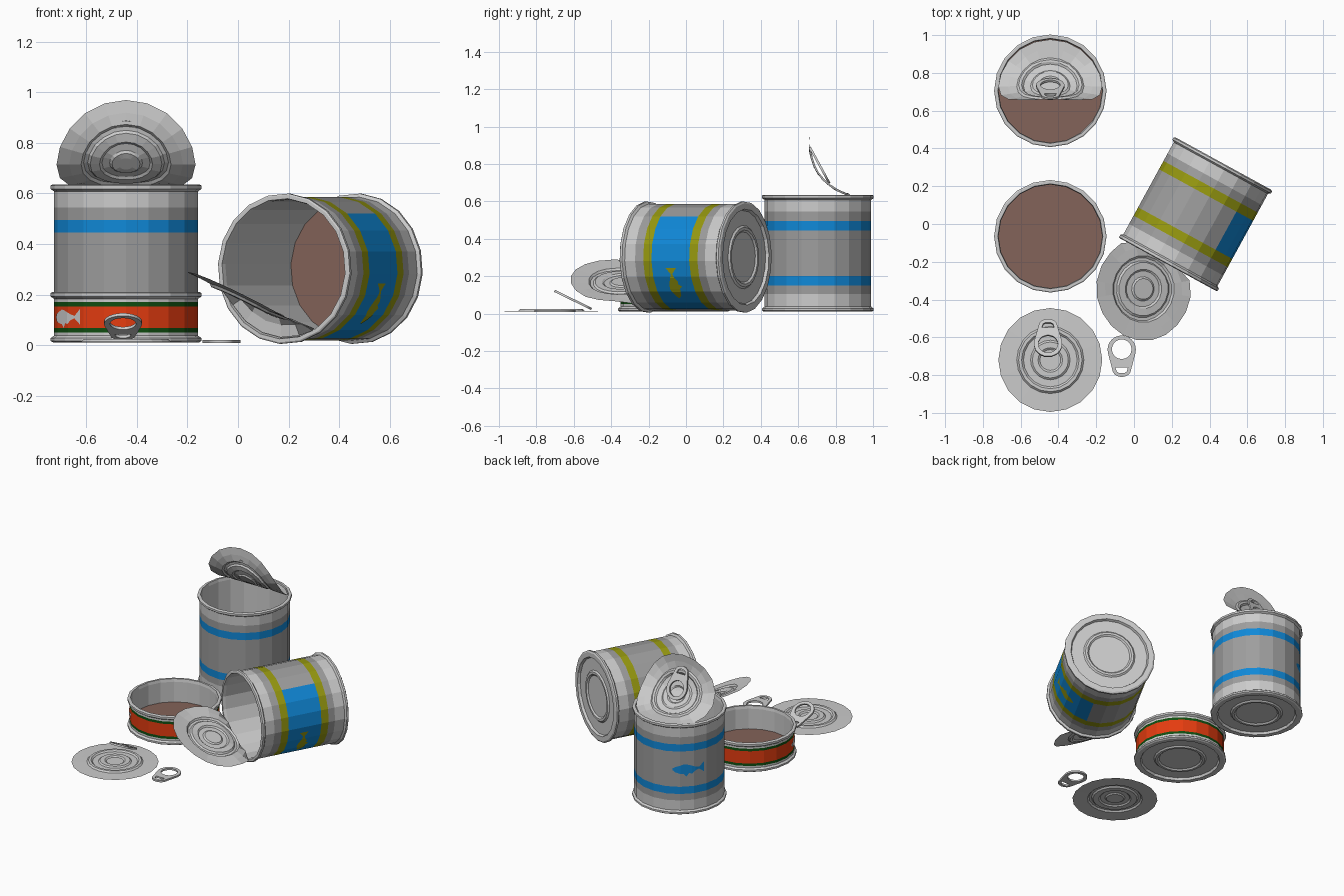
import bpy, bmesh
from math import sin, cos, radians, pi, hypot
from mathutils import Matrix, Vector

if "Cube" in bpy.data.objects:
    bpy.data.objects.remove(bpy.data.objects["Cube"])

N = 20            # sides of every can and lid
R = 0.285         # can wall radius


def material(name, rgb):
    m = bpy.data.materials.new(name)
    m.diffuse_color = (*rgb, 1)
    m.use_nodes = True
    m.node_tree.nodes["Principled BSDF"].inputs["Base Color"].default_value = m.diffuse_color
    return m


MATS = {
    'metal': material('metal', (0.62, 0.62, 0.65)),
    'label': material('label_grey', (0.34, 0.34, 0.34)),
    'blue': material('blue', (0.005, 0.25, 0.69)),
    'yellow': material('yellow', (0.31, 0.32, 0.005)),
    'orange': material('orange', (0.78, 0.045, 0.005)),
    'green': material('green', (0.005, 0.075, 0.005)),
    'brown': material('contents_brown', (0.23, 0.125, 0.10)),
    'white': material('pale', (0.75, 0.75, 0.75)),
}


def finish(bm, name, matrix, mats):
    bmesh.ops.recalc_face_normals(bm, faces=bm.faces)
    me = bpy.data.meshes.new(name)
    bm.to_mesh(me)
    bm.free()
    for m in mats:
        me.materials.append(MATS[m])
    ob = bpy.data.objects.new(name, me)
    ob.matrix_world = matrix
    bpy.context.collection.objects.link(ob)
    return ob


def lathe(bm, rows, index):
    """Revolve (radius, z, material) rows; radius 0 makes a fan."""
    rings = []
    for r, z, _ in rows:
        n = 1 if r == 0 else N
        rings.append([bm.verts.new((r * cos(2 * pi * k / N), r * sin(2 * pi * k / N), z))
                      for k in range(n)])
    for a, b, row in zip(rings, rings[1:], rows):
        for k in range(N):
            j = (k + 1) % N
            vs = [a[k % len(a)], a[j % len(a)], b[j % len(b)], b[k % len(b)]]
            f = bm.faces.new(list(dict.fromkeys(vs)))
            f.material_index = index(row[2], k)


def can(name, H, bands, matrix, patch=None, fill=0.05):
    """bands: (z, material above it); patch: label segments painted blue."""
    names = list(MATS)
    rows = [(0, .016, 'metal'), (.135, .016, 'metal'), (.145, .007, 'metal'),
            (.16, .007, 'metal'), (.17, .016, 'metal'), (.25, .016, 'metal'),
            (.257, 0, 'metal'), (.288, 0, 'metal'), (.298, .006, 'metal'),
            (.298, .018, 'metal'), (R, .027, 'metal')]
    rows += [(R, z, m) for z, m in bands]
    rows += [(R, H - .027, 'metal'), (.298, H - .018, 'metal'), (.298, H - .004, 'metal'),
             (.292, H, 'metal'), (.278, H, 'metal'), (.274, H - .02, 'metal'),
             (.274, fill, 'brown'), (0, fill, 'brown')]
    bm = bmesh.new()
    lathe(bm, rows, lambda m, k: names.index(
        'blue' if patch and m == 'mid' and k in patch else 'label' if m == 'mid' else m))
    return finish(bm, name, matrix, names)


def lid(name, matrix, path=None):
    """Ridged disc; path gives (y, z) points that the disc is bent along."""
    rows = [(.275, 0), (.225, .001), (.178, .002), (.168, .012), (.152, .012), (.142, .003),
            (.105, .003), (.095, .011), (.065, .011), (.055, .004), (.03, .004), (0, .004)]
    bm = bmesh.new()
    lathe(bm, [(r, z, 0) for r, z in rows], lambda m, k: 0)
    bmesh.ops.solidify(bm, geom=bm.faces[:], thickness=.004)
    if path:
        for v in bm.verts:
            s = .275 - v.co.y
            for i, ((y0, z0), (y1, z1)) in enumerate(zip(path, path[1:])):
                d = hypot(y1 - y0, z1 - z0)
                if s <= d or i == len(path) - 2:
                    break
                s -= d
            ty, tz = (y1 - y0) / d, (z1 - z0) / d
            h = v.co.z
            v.co.y, v.co.z = y0 + ty * s + tz * h, z0 + tz * s - ty * h
    return finish(bm, name, matrix, ['metal'])


def fish(name, matrix, mat, angle, z, half):
    """Flat fish print wrapped on the faceted can wall."""
    shape = [(-1, -.04, .06), (-.8, -.2, .17), (-.5, -.28, .27), (-.3, -.3, .34),
             (-.15, -.48, .32), (.02, -.26, .28), (.2, -.3, .22), (.42, -.13, .13),
             (.66, -.05, .06), (.82, -.17, .2), (1, -.32, .36)]
    bm = bmesh.new()
    prev = None
    for x, lo, hi in shape:
        t = radians(angle) + x * half / R
        step = 2 * pi / N
        r = R * cos(step / 2) / cos(t % step - step / 2) + .002
        pair = [bm.verts.new((r * cos(t), r * sin(t), z + half * q)) for q in (lo, hi)]
        if prev:
            bm.faces.new((prev[0], pair[0], pair[1], prev[1]))
        prev = pair
    ob = finish(bm, name, matrix, [mat])
    c = Vector((cos(radians(angle)), sin(radians(angle)), 0))
    if ob.data.polygons[0].normal.dot(c) < 0:
        ob.data.flip_normals()


def arc(cx, cy, rx, ry, a0, a1, n):
    return [(cx + rx * cos(radians(a0 + (a1 - a0) * i / n)),
             cy + ry * sin(radians(a0 + (a1 - a0) * i / n))) for i in range(n + 1)]


def tab(name, narrow, ring_end):
    """Pull tab: finger hole at the ring end, slot at the narrow end."""
    outer = arc(0, 0, .075, .075, -15, 195, 14) + arc(0, -.105, .05, .04, 180, 360, 8)
    hole = arc(0, .002, .052, .052, 0, 342, 19)[::-1]
    slot = [(-.033, -.095), (.033, -.095), (.026, -.117), (.012, -.125),
            (-.012, -.125), (-.026, -.117)]
    cu = bpy.data.curves.new(name, 'CURVE')
    cu.dimensions = '2D'
    cu.fill_mode = 'BOTH'
    cu.extrude = .006
    for pts in (outer, hole, slot):
        sp = cu.splines.new('POLY')
        sp.points.add(len(pts) - 1)
        for p, (x, y) in zip(sp.points, pts):
            p.co = (x, y, 0, 1)
        sp.use_cyclic_u = True
    tmp = bpy.data.objects.new(name + '_curve', cu)
    bpy.context.collection.objects.link(tmp)
    dg = bpy.context.evaluated_depsgraph_get()
    me = bpy.data.meshes.new_from_object(tmp.evaluated_get(dg))
    bpy.data.objects.remove(tmp)
    me.materials.clear()
    bm = bmesh.new()
    bm.from_mesh(me)
    bmesh.ops.remove_doubles(bm, verts=bm.verts, dist=1e-5)
    a, b = Vector(narrow), Vector(ring_end)
    y = (b - a).normalized()
    x = Vector((1, 0, 0))
    o = a + y * .145
    m = Matrix((x, y, x.cross(y))).transposed().to_4x4()
    finish(bm, name, Matrix.Translation(o) @ m, ['metal'])


def striped(H, stripe):
    return [(.095, 'label'), (.14, stripe), (.19, 'mid'),
            (H - .19, stripe), (H - .14, 'label'), (H - .09, 'metal')]


# Tall upright can with curled lid
H = .625
tall = Matrix.Translation((-.443, .705, .01))
can('tall_can', H, striped(H, 'blue'), tall)
fish('tall_can_fish', tall, 'blue', 137, .31, .105)
lid('tall_can_lid', tall, [(.272, H - .008), (.15, H - .004), (.095, H + .022), (.045, H + .055),
                           (-.005, H + .11), (-.035, H + .175), (-.05, H + .245), (-.045, H + .325)])
tab('tall_can_tab', (-.443, .662, .89), (-.443, .765, .70))

# Short open can
short = Matrix.Translation((-.443, -.065, .01))
can('short_can', .2, [(.04, 'green'), (.057, 'orange'), (.143, 'green'), (.16, 'metal')],
    short, fill=.04)
fish('short_can_fish', short, 'white', 212, .1, .09)

# Can lying on its side, open end towards the front left
H = .61
a = radians(22)
out = Vector((-.48, -.877, 0)).normalized()
side = Vector((.877, -.48, 0)).normalized()
hinge = -sin(a) * side - cos(a) * Vector((0, 0, 1))
rot = Matrix((hinge.cross(out), hinge, out)).transposed().to_4x4()
lying = Matrix.Translation(Vector((.18, -.215, .302)) - out * H) @ rot
can('lying_can', H, striped(H, 'yellow'), lying, patch=range(7, 14))
fish('lying_can_fish', lying, 'yellow', 171, H / 2, .095)
lid('lying_can_lid', lying, [(.272, H - .01), (.185, H - .005), (.15, H + .08),
                             (.135, H + .18), (.12, H + .28), (.09, H + .38)])

# Loose lid with raised tab, and a loose tab
lid('loose_lid', Matrix.Translation((-.443, -.72, .012)))
tab('loose_lid_tab', (-.455, -.505, .025), (-.455, -.69, .115))
tab('loose_tab', (-.065, -.81, .014), (-.065, -.59, .014))
